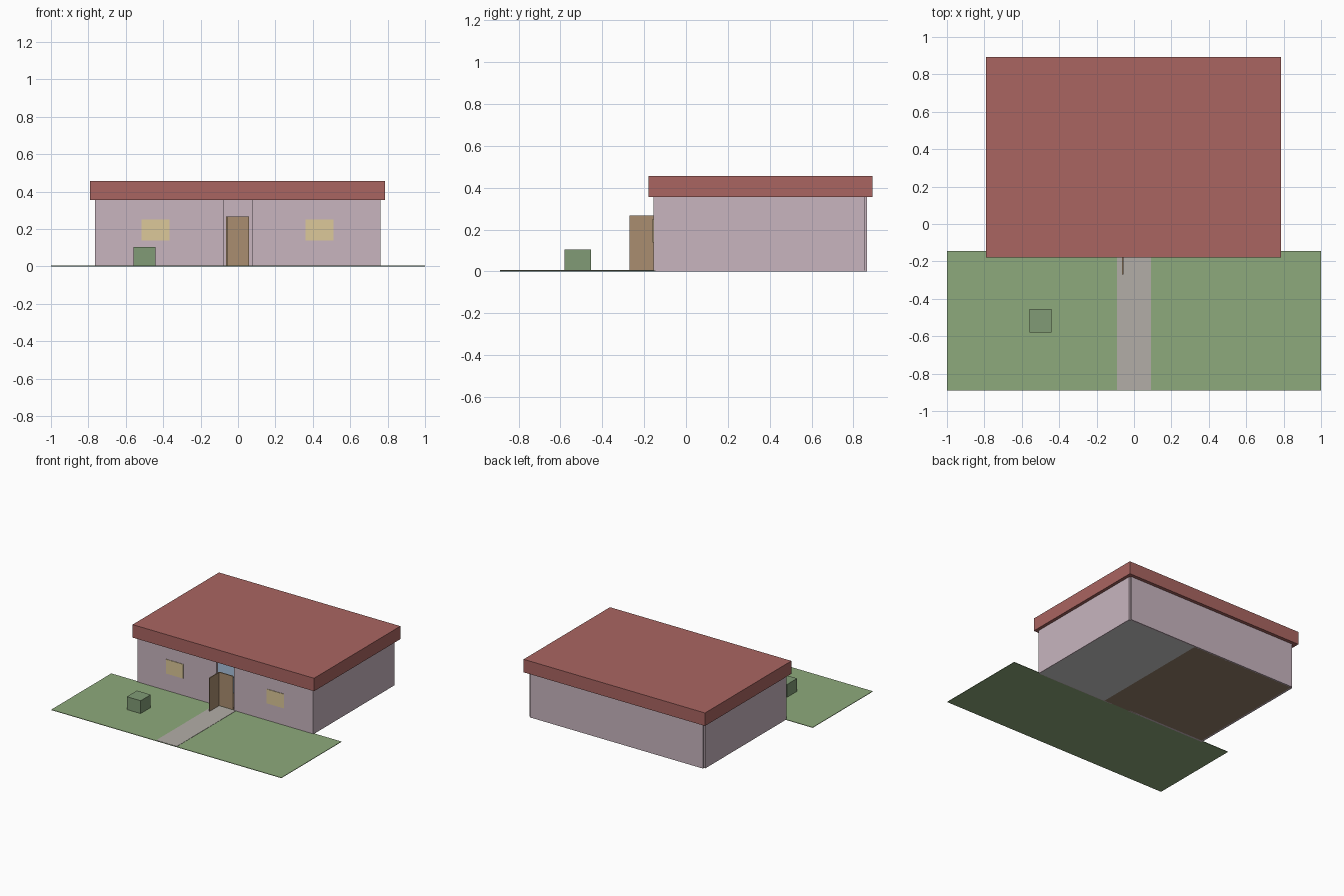
import bpy

if "Cube" in bpy.data.objects:
    bpy.data.objects.remove(bpy.data.objects["Cube"])

PALETTE = {
    "wall": (0.58, 0.46, 0.52, 1),
    "roof": (0.40, 0.13, 0.12, 1),
    "grass": (0.27, 0.40, 0.20, 1),
    "bush": (0.22, 0.33, 0.18, 1),
    "path": (0.45, 0.42, 0.39, 1),
    "door": (0.40, 0.27, 0.16, 1),
    "window": (0.72, 0.58, 0.32, 1),
    "brown_floor": (0.30, 0.22, 0.15, 1),
    "blue": (0.25, 0.34, 0.45, 1),
}
mats = {}
for key, col in PALETTE.items():
    mats[key] = bpy.data.materials.new(key)
    mats[key].diffuse_color = col


def box(name, x, y, z, mat=None):
    """Axis-aligned box from (min, max) ranges."""
    bpy.ops.mesh.primitive_cube_add(
        size=1, location=[(a + b) / 2 for a, b in (x, y, z)])
    ob = bpy.context.object
    ob.name = name
    ob.scale = [b - a for a, b in (x, y, z)]
    bpy.ops.object.transform_apply(location=False, rotation=False, scale=True)
    if mat:
        ob.data.materials.append(mats[mat])
    return ob


WALL_Z = (0, 0.355)

# garden
box("lawn", (-1, 1), (-0.89, -0.145), (0, 0.004), "grass")
box("garden_path", (-0.09, 0.09), (-0.888, -0.156), (0.002, 0.006), "path")
box("bush", (-0.56, -0.44), (-0.58, -0.455), (0.003, 0.105), "bush")

# floors of the rooms
box("grey_floor", (0.15, 0.755), (-0.15, 0.855), (0, 0.005))
box("living_floor", (-0.755, 0.15), (-0.15, 0.55), (0, 0.005), "brown_floor")
box("back_room_floor", (-0.755, 0.15), (0.55, 0.855), (0, 0.005), "brown_floor")

# outer walls, front split by the full-height door gap
box("front_wall_left", (-0.765, -0.078), (-0.155, -0.14), WALL_Z, "wall")
box("front_wall_right", (0.075, 0.762), (-0.155, -0.14), WALL_Z, "wall")
box("left_wall", (-0.765, -0.75), (-0.154, 0.852), WALL_Z, "wall")
box("right_wall", (0.747, 0.762), (-0.154, 0.852), WALL_Z, "wall")
box("back_wall", (-0.752, 0.75), (0.85, 0.865), WALL_Z, "wall")

# roof slab
box("roof", (-0.79, 0.787), (-0.18, 0.892), (0.355, 0.457), "roof")

# one door leaf standing open, one panel closing the gap
box("open_door", (-0.064, -0.057), (-0.27, -0.152), (0.004, 0.267), "door")
box("closed_door", (-0.06, 0.06), (-0.15, -0.142), (0.004, 0.267), "door")

# front windows, slightly proud of the wall
for side, x0 in (("left", -0.515), ("right", 0.36)):
    box(f"{side}_window", (x0, x0 + 0.15), (-0.159, -0.135), (0.138, 0.25), "window")

# low seat seen through the gap above the door
box("seat", (-0.42, -0.08), (0.08, 0.42), (0.005, 0.13), "blue")

for m in bpy.data.materials:
    if m.users and not m.is_grease_pencil:
        m.use_nodes = True
        m.node_tree.nodes["Principled BSDF"].inputs["Base Color"].default_value = m.diffuse_color
